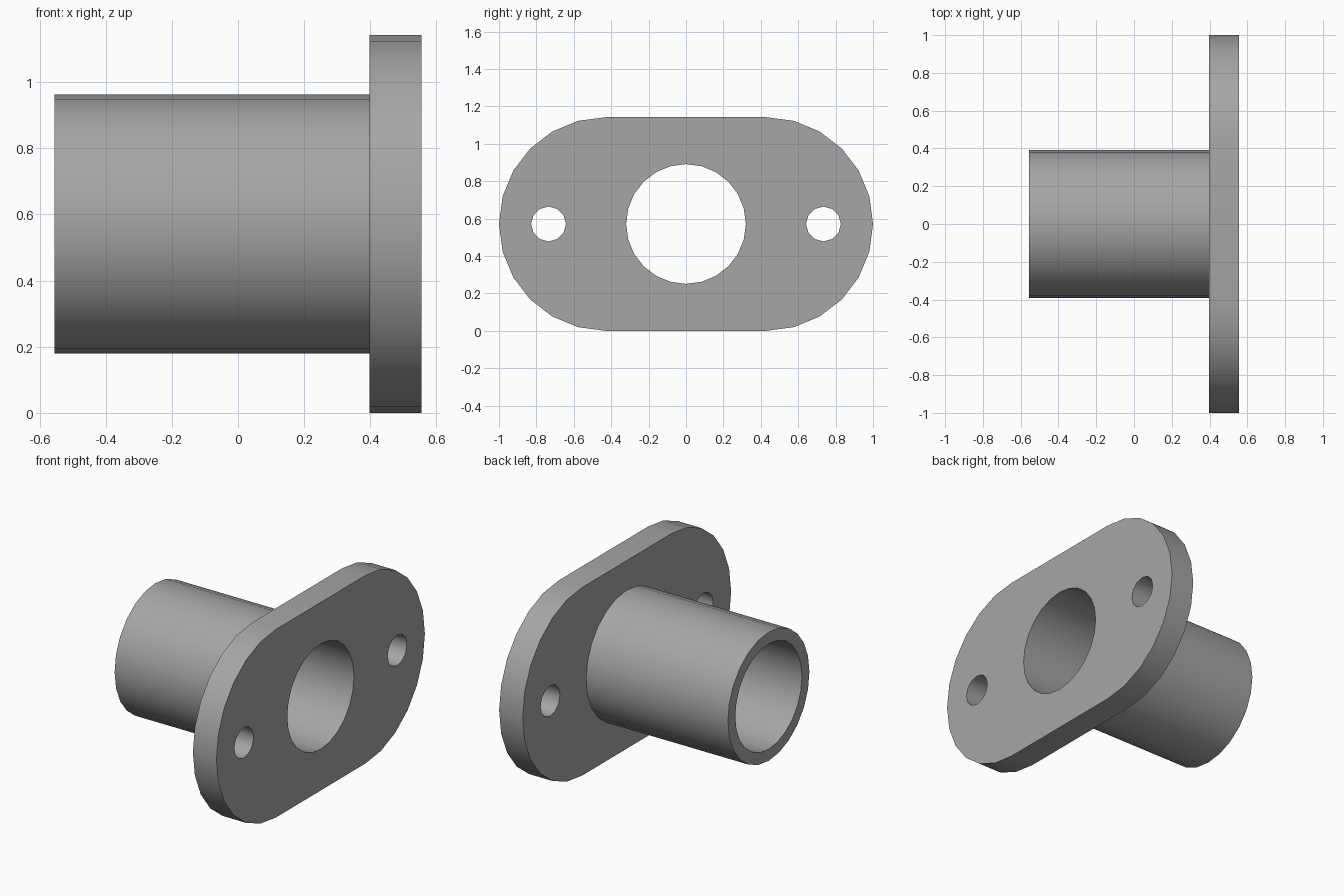
import bpy, bmesh
from math import sin, cos, pi, radians

if "Cube" in bpy.data.objects:
    bpy.data.objects.remove(bpy.data.objects["Cube"])

AXIS_Z = 0.571         # height of the bore axis
BACK, FACE = 0.397, 0.555

# Darker grey shared by both parts
grey = bpy.data.materials.new("mid_grey")
grey.diffuse_color = (0.38, 0.38, 0.38, 1)
grey.use_nodes = True
grey.node_tree.nodes["Principled BSDF"].inputs["Base Color"].default_value = grey.diffuse_color


def arc(cy, r, n, start=0.0, sweep=2 * pi, closed=True):
    """Points (y, z) along an arc; closed arcs skip the repeated end point."""
    count = n if closed else n + 1
    return [(cy + r * cos(start + sweep * i / n), AXIS_Z + r * sin(start + sweep * i / n))
            for i in range(count)]


def extruded(name, loops, x0, x1):
    """Fill an outline with holes in the YZ plane and extrude it along x."""
    bm = bmesh.new()
    edges = []
    for loop in loops:
        vs = [bm.verts.new((x0, y, z)) for y, z in loop]
        edges += [bm.edges.new((vs[i - 1], vs[i])) for i in range(len(vs))]
    bmesh.ops.triangle_fill(bm, edges=edges, use_beauty=True, normal=(1, 0, 0))
    res = bmesh.ops.extrude_face_region(bm, geom=bm.faces[:], use_keep_orig=True)
    moved = [g for g in res["geom"] if isinstance(g, bmesh.types.BMVert)]
    bmesh.ops.translate(bm, verts=moved, vec=(x1 - x0, 0, 0))
    bmesh.ops.recalc_face_normals(bm, faces=bm.faces[:])
    mesh = bpy.data.meshes.new(name)
    bm.to_mesh(mesh)
    bm.free()
    mesh.materials.append(grey)
    ob = bpy.data.objects.new(name, mesh)
    bpy.context.collection.objects.link(ob)
    bpy.ops.object.select_all(action='DESELECT')
    ob.select_set(True)
    bpy.context.view_layer.objects.active = ob
    bpy.ops.object.shade_smooth_by_angle(angle=radians(40))
    return ob


bore = arc(0, 0.32, 24)

# Rounded flange plate with bore and two bolt holes
outline = (arc(0.429, 0.571, 12, -pi / 2, pi, False)
           + arc(-0.429, 0.571, 12, pi / 2, pi, False))
bolt_holes = [arc(s * 0.735, 0.093, 12) for s in (-1, 1)]
extruded("flange", [outline, bore] + bolt_holes, BACK, FACE)

# Hollow sleeve behind the flange
extruded("sleeve", [arc(0, 0.391, 24), bore], -0.555, BACK)
